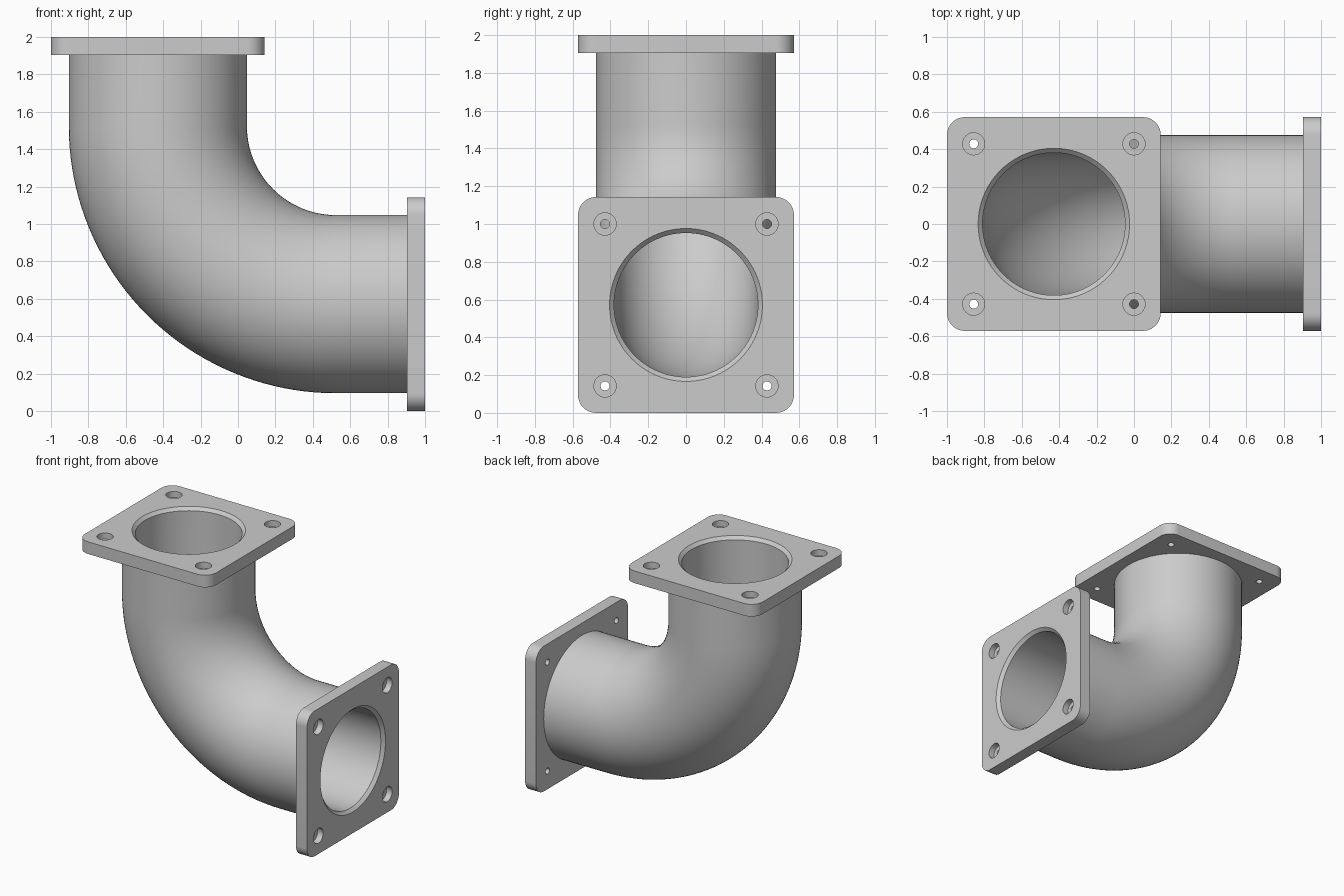
import bpy, bmesh
from math import sin, cos, pi, radians
from mathutils import Matrix, Vector

if "Cube" in bpy.data.objects:
    bpy.data.objects.remove(bpy.data.objects["Cube"])

U = 2 / 21            # base module: plate thickness
PLATE = 6 * U         # half side of a flange
OUTER, BORE = 5 * U, 4 * U
BEND = 10 * U         # centreline bend radius
SIDES = 96

metal = bpy.data.materials.new("grey metal")
metal.use_nodes = True
color = (0.6, 0.6, 0.6, 1)
metal.diffuse_color = color
metal.node_tree.nodes["Principled BSDF"].inputs["Base Color"].default_value = color


def make_object(name, bm):
    bmesh.ops.recalc_face_normals(bm, faces=bm.faces)
    mesh = bpy.data.meshes.new(name)
    bm.to_mesh(mesh)
    bm.free()
    mesh.materials.append(metal)
    obj = bpy.data.objects.new(name, mesh)
    bpy.context.collection.objects.link(obj)
    return obj


def smooth(obj):
    bpy.ops.object.select_all(action="DESELECT")
    obj.select_set(True)
    bpy.context.view_layer.objects.active = obj
    bpy.ops.object.shade_smooth_by_angle(angle=radians(30))


def lathe(bm, profile, x, y, sides):
    """Closed solid of revolution about a vertical axis."""
    rings = [[bm.verts.new((x + r * cos(2 * pi * i / sides),
                            y + r * sin(2 * pi * i / sides), z))
              for i in range(sides)] for r, z in profile]
    for a, b in zip(rings, rings[1:]):
        for i in range(sides):
            j = (i + 1) % sides
            bm.faces.new((a[i], a[j], b[j], b[i]))
    bm.faces.new(rings[0])
    bm.faces.new(rings[-1])


# Elbow pipe: stations (centre, radial direction) down, round and out
center = Vector((-1 + PLATE + BEND, 0, PLATE + BEND))
stations = [(Vector((-1 + PLATE, 0, 2 - U)), Vector((-1, 0, 0)))]
steps = 40
for k in range(steps + 1):
    a = pi / 2 * k / steps
    d = Vector((-cos(a), 0, -sin(a)))
    stations.append((center + d * BEND, d))
stations.append((Vector((1 - U, 0, PLATE)), Vector((0, 0, -1))))

bm = bmesh.new()
loop = [(s, OUTER) for s in stations] + [(s, BORE) for s in reversed(stations)]
rings = []
for (c, d), r in loop:
    rings.append([bm.verts.new(c + d * (r * cos(2 * pi * i / SIDES))
                               + Vector((0, r * sin(2 * pi * i / SIDES), 0)))
                  for i in range(SIDES)])
for k, a in enumerate(rings):
    b = rings[(k + 1) % len(rings)]
    for i in range(SIDES):
        j = (i + 1) % SIDES
        bm.faces.new((a[i], a[j], b[j], b[i]))
smooth(make_object("elbow_pipe", bm))


# Flanges: rounded plate, chamfered bore, four counterbored bolt holes
def flange(name, matrix):
    bm = bmesh.new()
    bmesh.ops.create_cube(bm, size=1, matrix=Matrix.Translation((0, 0, -U / 2))
                          @ Matrix.Diagonal((2 * PLATE, 2 * PLATE, U, 1)))
    corners = [e for e in bm.edges
               if abs(e.verts[0].co.z - e.verts[1].co.z) > U / 2]
    bmesh.ops.bevel(bm, geom=corners, offset=U, segments=10,
                    profile=0.5, affect="EDGES")
    plate = make_object(name, bm)

    bm = bmesh.new()
    c = U / 4
    lathe(bm, [(BORE, -2 * U), (BORE, -c), (BORE + 2 * c, c)], 0, 0, SIDES)
    for sx in (-1, 1):
        for sy in (-1, 1):
            lathe(bm, [(c, -2 * U), (c, -U / 2), (0.62 * U, -U / 2), (0.62 * U, U)],
                  sx * 4.5 * U, sy * 4.5 * U, 32)
    cutter = make_object(name + "_cutter", bm)
    cutter.hide_render = True

    mod = plate.modifiers.new("holes", "BOOLEAN")
    mod.operation, mod.solver, mod.object = "DIFFERENCE", "EXACT", cutter
    bpy.context.view_layer.update()
    graph = bpy.context.evaluated_depsgraph_get()
    cut = bpy.data.meshes.new_from_object(plate.evaluated_get(graph))
    plate.modifiers.clear()
    plate.data = cut
    bpy.data.objects.remove(cutter)
    cut.transform(matrix)
    smooth(plate)


flange("top_flange", Matrix.Translation((-1 + PLATE, 0, 2)))
flange("side_flange", Matrix.Translation((1, 0, PLATE)) @ Matrix.Rotation(pi / 2, 4, "Y"))
